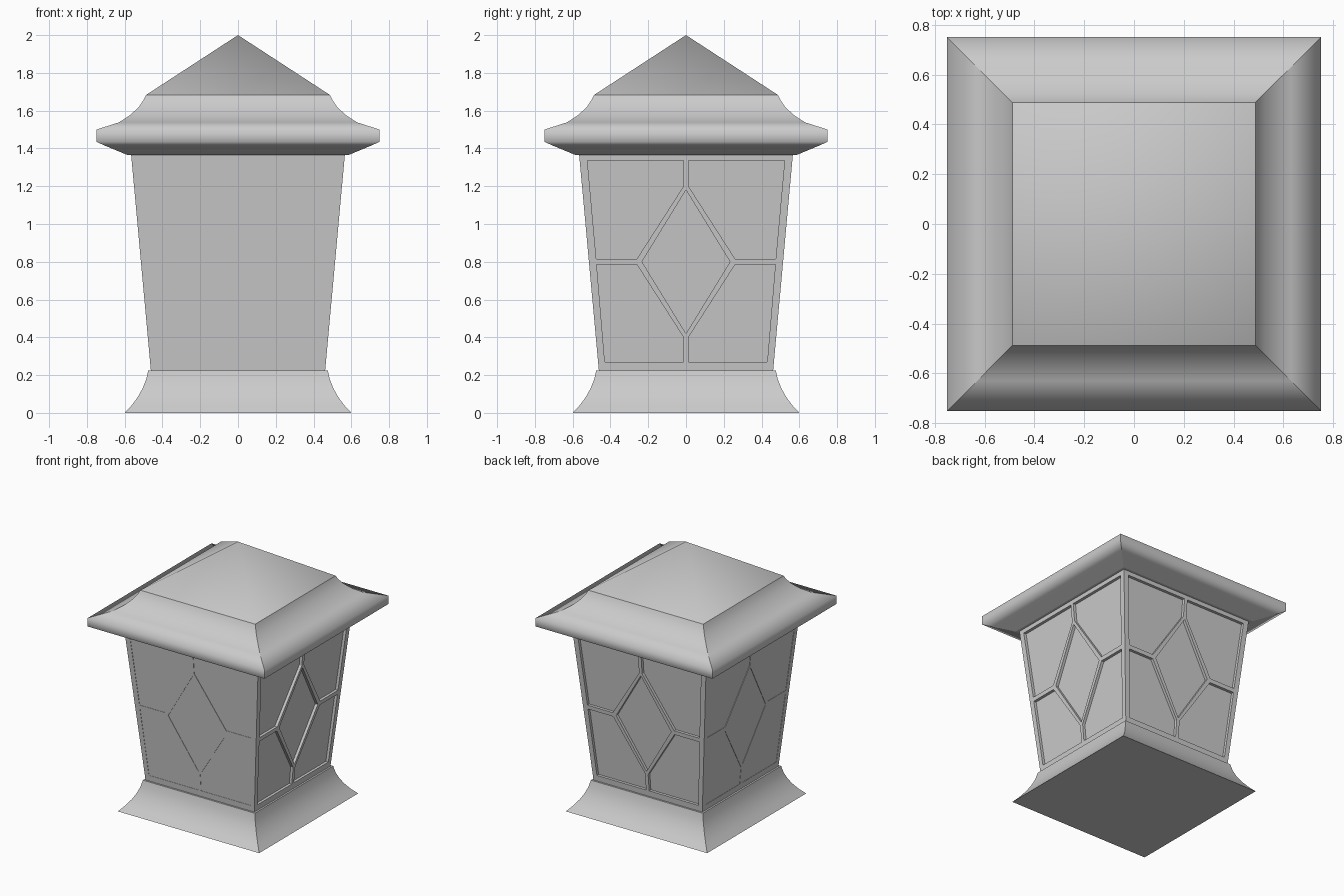
import bpy, bmesh, math
from mathutils import Matrix

if "Cube" in bpy.data.objects:
    bpy.data.objects.remove(bpy.data.objects["Cube"])


def square_loft(name, profile, smooth_profile=True):
    """Stack square rings (half width, z); corners stay sharp."""
    bm = bmesh.new()
    rings = [[bm.verts.new((sx * r, sy * r, z))
              for sx, sy in ((-1, -1), (1, -1), (1, 1), (-1, 1))] for r, z in profile]
    for a, b in zip(rings, rings[1:]):
        for i in range(4):
            j = (i + 1) % 4
            bm.faces.new((a[i], a[j], b[j], b[i])).smooth = smooth_profile
            bm.edges.get((a[i], b[i])).smooth = False
    bm.faces.new(rings[0][::-1])
    bm.faces.new(rings[-1])
    for ring in (rings[0], rings[-1]):
        for i in range(4):
            bm.edges.get((ring[i], ring[(i + 1) % 4])).smooth = False
    me = bpy.data.meshes.new(name)
    bm.to_mesh(me)
    bm.free()
    ob = bpy.data.objects.new(name, me)
    bpy.context.collection.objects.link(ob)
    return ob


# Flared foot
square_loft("base", [(0.60, 0), (0.563, 0.04), (0.53, 0.085), (0.505, 0.13),
                     (0.487, 0.175), (0.475, 0.225)])

# Curved eaves
square_loft("eaves", [(0.585, 1.365), (0.64, 1.388), (0.70, 1.413), (0.75, 1.435),
                      (0.75, 1.50), (0.63, 1.538), (0.57, 1.577), (0.525, 1.62),
                      (0.498, 1.66), (0.487, 1.683)])

# Pyramid roof, softly shaded over its ridges
bpy.ops.mesh.primitive_cone_add(vertices=4, radius1=0.487 * math.sqrt(2), radius2=0,
                                depth=0.317, location=(0, 0, 1.8415),
                                rotation=(0, 0, math.pi / 4))
roof = bpy.context.object
roof.name = "roof"
bpy.ops.object.shade_smooth_by_angle(angle=math.radians(50))

# Tapered glass, sitting slightly towards the front and left
Z0, Z1, R0, R1 = 0.22, 1.37, 0.461, 0.566
glass = square_loft("glass", [(R0 - 0.0115, Z0), (R1 - 0.0125, Z1)], False)
glass.location = (-0.0095, -0.0095, 0)

# Outline of one frame and its openings, as (across, height)
K = (R1 - R0) / (Z1 - Z0)
outer = [(-R0, Z0), (R0, Z0), (R1, Z1), (-R1, Z1)]
upper = [(0.013, 1.335), (0.522, 1.335), (0.475, 0.816), (0.26, 0.816), (0.013, 1.2)]
lower = [(0.013, 0.27), (0.43, 0.27), (0.473, 0.785), (0.26, 0.785), (0.013, 0.4)]
diamond = [(0, 1.18), (0.233, 0.8), (0, 0.42), (-0.233, 0.8)]
flip = lambda pts: [(-x, y) for x, y in pts]
outlines = [outer, diamond, upper, lower, flip(upper), flip(lower)]

DEPTH = 0.03
curve = bpy.data.curves.new("frame_outline", 'CURVE')
curve.dimensions = '2D'
curve.fill_mode = 'BOTH'
curve.extrude = DEPTH / 2
for pts in outlines:
    sp = curve.splines.new('POLY')
    sp.points.add(len(pts) - 1)
    for p, (x, y) in zip(sp.points, pts):
        p.co = (x, y, 0, 1)
    sp.use_cyclic_u = True
helper = bpy.data.objects.new("frame_outline", curve)
bpy.context.collection.objects.link(helper)
dg = bpy.context.evaluated_depsgraph_get()
frame_mesh = bpy.data.meshes.new_from_object(helper.evaluated_get(dg))
bpy.data.objects.remove(helper)

# Lean the frame to follow the taper, then repeat on four sides
frame_mesh.transform(Matrix(((1, 0, 0, 0),
                             (0, -K, -1, -(R0 - K * Z0) + DEPTH / 2),
                             (0, 1, 0, 0),
                             (0, 0, 0, 1))))
for i, side in enumerate(("front", "right", "back", "left")):
    me = frame_mesh.copy()
    me.shade_flat()
    ob = bpy.data.objects.new(side + "_frame", me)
    ob.rotation_euler.z = i * math.pi / 2
    bpy.context.collection.objects.link(ob)
